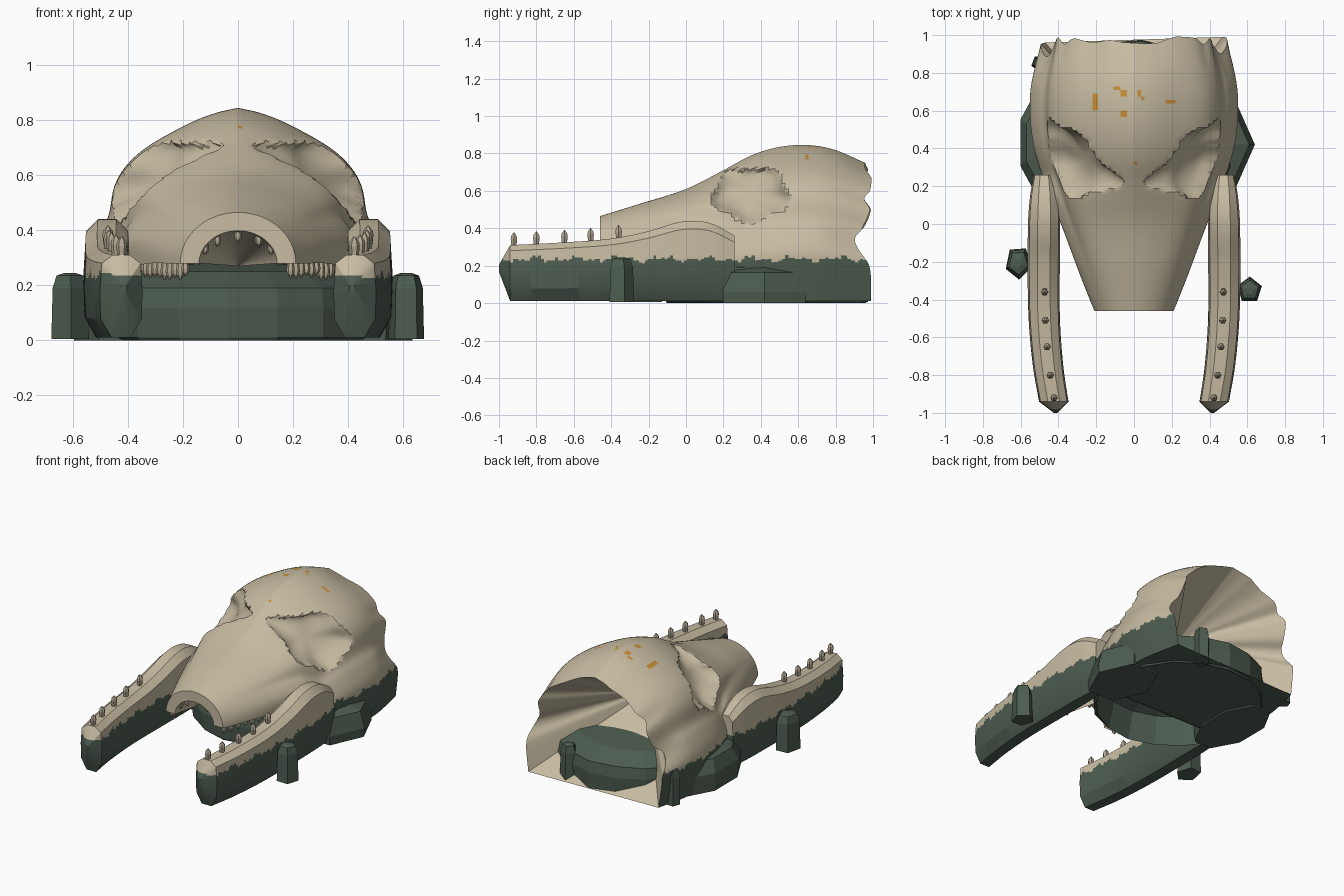
import bpy, bmesh, math, random
from mathutils import Vector

random.seed(4)
if "Cube" in bpy.data.objects:
    bpy.data.objects.remove(bpy.data.objects["Cube"])


def material(name, rgb):
    m = bpy.data.materials.new(name)
    m.use_nodes = True
    m.diffuse_color = (*rgb, 1)
    m.node_tree.nodes["Principled BSDF"].inputs["Base Color"].default_value = (*rgb, 1)
    return m


BONE = material("bone", (0.57, 0.50, 0.36))
MOSS = material("mossy green", (0.075, 0.108, 0.08))
RUST = material("orange lichen", (0.58, 0.27, 0.04))
TOOTH = material("tooth", (0.45, 0.395, 0.29))


def finish(name, bm, mats, smooth=True):
    bmesh.ops.recalc_face_normals(bm, faces=bm.faces)
    me = bpy.data.meshes.new(name)
    bm.to_mesh(me)
    bm.free()
    for m in mats:
        me.materials.append(m)
    ob = bpy.data.objects.new(name, me)
    bpy.context.collection.objects.link(ob)
    if smooth:
        bpy.ops.object.select_all(action="DESELECT")
        bpy.context.view_layer.objects.active = ob
        ob.select_set(True)
        bpy.ops.object.shade_smooth_by_angle(angle=math.radians(28))


def loft(rings, closed=True):
    """Skin a row of rings; closed ones are capped, open ones stay a sheet."""
    bm = bmesh.new()
    vs = [[bm.verts.new(p) for p in r] for r in rings]
    n = len(vs[0])
    for a, b in zip(vs, vs[1:]):
        for i in range(n if closed else n - 1):
            j = (i + 1) % n
            bm.faces.new((a[i], a[j], b[j], b[i]))
    if closed:
        bm.faces.new(vs[0])
        bm.faces.new(vs[-1])
    return bm


def curve(pts, t):
    """Smoothed interpolation through (position, value) pairs."""
    if t <= pts[0][0]:
        return pts[0][1]
    for k in range(len(pts) - 1):
        (a, p), (b, q) = pts[k], pts[k + 1]
        if t <= b:
            u = (t - a) / (b - a)
            before = pts[max(k - 1, 0)]
            after = pts[min(k + 2, len(pts) - 1)]
            m0 = (q - before[1]) / (b - before[0]) * (b - a)
            m1 = (after[1] - p) / (after[0] - a) * (b - a)
            return ((2*u**3 - 3*u*u + 1) * p + (u**3 - 2*u*u + u) * m0
                    + (3*u*u - 2*u**3) * q + (u**3 - u*u) * m1)
    return pts[-1][1]


def add_moss(bm):
    """Ragged green growth below a wavering height."""
    for k in range(8):
        bmesh.ops.bisect_plane(bm, geom=bm.verts[:] + bm.edges[:] + bm.faces[:],
                               plane_co=(0, 0, .2 + .009 * k), plane_no=(0, 0, 1))
    for f in bm.faces:
        c = f.calc_center_median()
        wave = .009 * math.sin(c.y * 27 + c.x * 9) + .009 * math.sin(c.y * 61) + .006 * math.sin(c.y * 143)
        f.material_index = int(c.z < .235 + wave)


# Skull: width, crown height and lower edge along y, and the half outline of the dome
WIDTH = [(-.46, .21), (-.25, .295), (-.05, .37), (.25, .48), (.45, .535), (.7, .545), (.98, .49)]
CROWN = [(-.46, .465), (-.25, .53), (0, .61), (.2, .71), (.35, .79), (.5, .835),
         (.65, .845), (.8, .82), (.98, .75)]
LOWER = [(-.46, .28), (-.05, .27), (.12, .2), (.28, .01), (.98, .01)]
DOME = [(0, 1), (.16, .975), (.33, .93), (.58, .84), (.73, .757), (.82, .66),
        (.86, .53), (.93, .45), (1, .33), (1, .22), (.96, 0)]
DOME_X = [(i / 10, p[0]) for i, p in enumerate(DOME)]
DOME_Z = [(i / 10, p[1]) for i, p in enumerate(DOME)]
SIDE, RINGS = 48, 80
COUNT = 2 * SIDE + 1
chips = [random.uniform(-.03, .016) for i in range(COUNT // 4 + 2)]


def skull_point(i, v):
    s = i / SIDE - 1
    a = abs(s)
    y = -.46 + 1.44 * v
    w, h, low = curve(WIDTH, y), curve(CROWN, y), max(.01, curve(LOWER, y))
    mix = min(1, v / .55)
    mix = mix * mix * (3 - 2 * mix)
    x = w * ((1 - mix) * math.sin(a * math.pi / 2) + mix * curve(DOME_X, a))
    z = low + (h - low) * ((1 - mix) * math.cos(a * math.pi / 2) + mix * curve(DOME_Z, a))
    # Broken back rim: coarse chips and one deep bite on each side
    k, u = divmod(i, 4)
    chip = chips[k] + (chips[k + 1] - chips[k]) * u / 4
    chip -= .07 * math.exp(-((a - .72) / .1) ** 2) + .035 * math.exp(-((a - .42) / .05) ** 2)
    y = min(1, y + chip * max(0, (v - .82) / .18))
    # Hollow eye sockets with an uneven rim
    dy, dz = (y - .345) / .195, (z - .585) / .14
    d = math.hypot(dy, dz) * (1 + .09 * math.sin(5 * math.atan2(dz, dy)))
    if d < 1:
        x -= .135 * (1 - d * d) ** .6
    return Vector((math.copysign(x, s), y, z))


rings = [[skull_point(i, k / RINGS) for i in range(COUNT)] for k in range(RINGS + 1)]
bm = loft(rings, closed=False)
add_moss(bm)

# Lichen spots on the crown: centre x, y and half sizes
SPOTS = [(-.205, .645, .013, .04), (-.085, .715, .017, .012), (-.055, .69, .015, .012),
         (-.053, .59, .013, .018), (.025, .7, .012, .018), (.045, .67, .012, .012),
         (.19, .648, .03, .012), (.008, .325, .009, .01)]
for f in bm.faces:
    c = f.calc_center_median()
    if any(abs(c.x - x) < a and abs(c.y - y) < b for x, y, a, b in SPOTS):
        if c.z > curve(CROWN, c.y) - .1:
            f.material_index = 2
finish("skull", bm, [BONE, MOSS, RUST])


def funnel(start, tip, steps):
    """Rings shrinking from an edge towards a point."""
    return [[p.lerp(tip, .97 * k / steps) for p in start] for k in range(steps + 1)]


# Snout arch with its palate, the fluted hollow behind the broken rim, and the flat base
arch = [Vector((p.x * .675, p.y, .28 + (p.z - .28) * .64)) for p in rings[0]]
finish("palate", loft([rings[0]] + funnel(arch, Vector((0, .2, .27)), 5), closed=False), [BONE])
rim = rings[-1] + rings[-1][:1]
finish("hollow_back", loft(funnel(rim, Vector((0, .4, .45)), 6), closed=False), [BONE])
base = [(r[0], r[-1]) for r in rings if r[0].y > .25]
finish("skull_base", loft(base, closed=False), [MOSS])


def spike(name, x, y, z, height, radius, down=False):
    """Six-sided tooth with a pointed end."""
    d = -1 if down else 1
    rings = [[(x + r * radius * math.cos(k * math.pi / 3), y + r * radius * math.sin(k * math.pi / 3),
               z + d * t * height) for k in range(6)]
             for r, t in ((.75, 0), (1, .55), (.85, .75), (.1, 1))]
    finish(name, loft(rings), [TOOTH], smooth=False)


# Lower jaw halves with their teeth
JAW_X = [(-1, .415), (-.94, .425), (-.75, .455), (-.5, .475), (-.2, .478), (.1, .475), (.26, .475)]
JAW_W = [(-.94, .078), (-.6, .082), (0, .085), (.15, .075), (.26, .055)]
JAW_TOP = [(-.94, .31), (-.65, .325), (-.4, .345), (-.2, .385), (-.05, .43), (.05, .44),
           (.15, .42), (.26, .36)]
HALF = [(.4, 1), (.9, .9), (1, .55), (.95, .22), (.45, 0)]
SECTION = HALF + [(-x, z) for x, z in reversed(HALF)]
for side, label in ((1, "left"), (-1, "right")):
    rings = []
    for k in range(82):
        y = -1 if k == 0 else -.94 + 1.2 * (k - 1) / 80
        size = .12 if k == 0 else 1
        top = curve(JAW_TOP, y)
        rings.append([(side * (curve(JAW_X, y) + px * size * curve(JAW_W, y)), y,
                       .19 + (.01 + pz * (top - .01) - .19) * size) for px, pz in SECTION])
    bm = loft(rings)
    add_moss(bm)
    finish(label + "_lower_jaw", bm, [BONE, MOSS])
    for y in (-.92, -.8, -.65, -.51, -.36):
        spike(label + "_lower_tooth", side * (curve(JAW_X, y) - .005), y,
              curve(JAW_TOP, y) - .01, .077, .02)
    # Upper teeth along the palate edge
    for k in range(9):
        y = -.42 + k * .047
        spike(label + "_upper_tooth", side * (curve(WIDTH, y) - .035), y, .29,
              random.uniform(.05, .075), .015, True)

# Front teeth under the snout arch
for x, z in ((-.12, .36), (-.075, .39), (0, .405), (.075, .39), (.12, .36)):
    spike("snout_tooth", x, -.43, z, .05, .014, True)


def rock(name, x, y, rx, ry, levels, sides, turn=0, wobble=0):
    rings = []
    for z, r in levels:
        ring = []
        for k in range(sides):
            a = turn + 2 * math.pi * k / sides
            q = r * (1 + random.uniform(-wobble, wobble))
            ring.append((x + rx * q * math.cos(a), y + ry * q * math.sin(a), z))
        rings.append(ring)
    finish(name, loft(rings), [MOSS], smooth=False)


# Rocky mound, hollow underneath, with flank boulders and standing stones
rock("rock_mound", 0, .43, .535, .55,
     [(.24, .6), (.18, .88), (0, .96), (.01, .98), (.12, 1), (.19, .97), (.25, .75), (.28, .3)],
     18, .1, .012)
rock("left_boulder", .44, .42, .2, .26, [(0, .97), (.06, 1), (.165, .85), (.2, .3)], 6)
rock("right_boulder", -.44, .43, .175, .32, [(0, .97), (.12, 1), (.2, .8), (.23, .3)], 8, math.pi / 8)
PEG = [(.005, 1), (.19, .93), (.235, .72), (.245, .3)]
rock("left_stone", .612, -.35, .068, .072, PEG, 5, .3)
rock("right_stone", -.612, -.205, .072, .09, PEG, 5, 1)
rock("left_back_stone", .22, .92, .055, .055, PEG, 5, .5)
rock("right_back_stone", -.5, .85, .045, .045, PEG, 5, .9)
